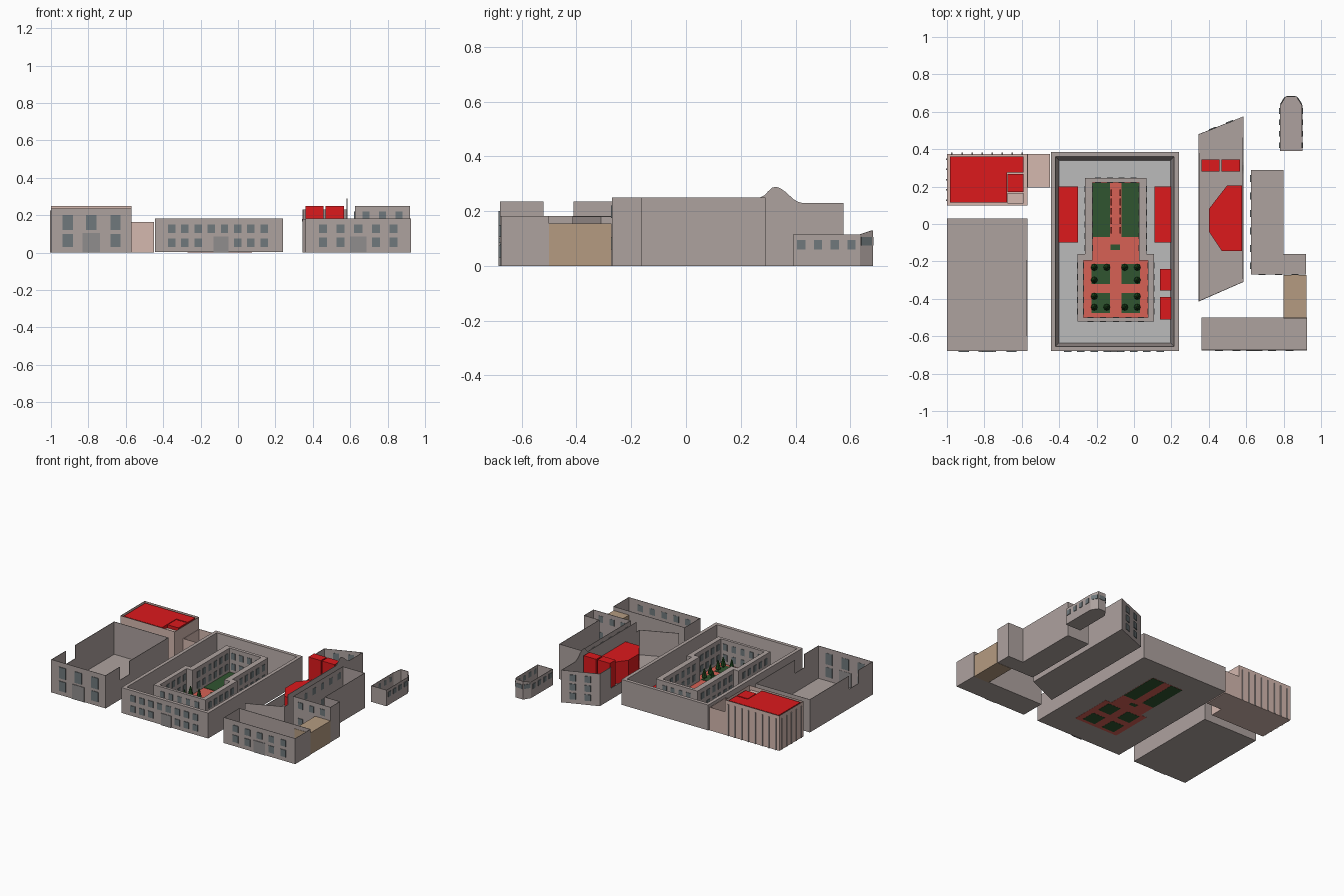
import bpy, bmesh, math
from mathutils import Vector

if "Cube" in bpy.data.objects:
    bpy.data.objects.remove(bpy.data.objects["Cube"])

def mat(name, r, g, b):
    m = bpy.data.materials.new(name)
    m.diffuse_color = (r, g, b, 1)
    m.use_nodes = True
    m.node_tree.nodes["Principled BSDF"].inputs["Base Color"].default_value = m.diffuse_color
    return m

STONE = mat("stone", .42, .36, .345)
PINK = mat("pink_stone", .66, .48, .43)
TAN = mat("tan", .46, .33, .22)
RED = mat("red_room", .72, .01, .012)
PAVE = mat("paving", .68, .12, .09)
BENCH = mat("bench", .35, .04, .03)
GREEN = mat("lawn", .03, .09, .03)
TREE = mat("tree", .015, .08, .015)
GLASS = mat("glass", .16, .19, .2)
DOOR = mat("door", .28, .27, .27)
FLOOR = mat("floor", .5, .5, .5)

def finish(name, bm, m, recalc=True):
    bmesh.ops.remove_doubles(bm, verts=bm.verts, dist=1e-5)
    if recalc:
        bmesh.ops.recalc_face_normals(bm, faces=bm.faces)
    me = bpy.data.meshes.new(name)
    bm.to_mesh(me)
    bm.free()
    me.materials.append(m)
    ob = bpy.data.objects.new(name, me)
    bpy.context.collection.objects.link(ob)
    return ob

def add_prism(bm, pts, z0, z1):
    lo = [bm.verts.new((x, y, z0)) for x, y in pts]
    hi = [bm.verts.new((x, y, z1)) for x, y in pts]
    bm.faces.new(lo[::-1])
    bm.faces.new(hi)
    for i in range(len(pts)):
        j = (i + 1) % len(pts)
        bm.faces.new((lo[i], lo[j], hi[j], hi[i]))

def rect(x0, x1, y0, y1):
    return [(x0, y0), (x1, y0), (x1, y1), (x0, y1)]

def prisms(name, polys, z0, z1, m):
    bm = bmesh.new()
    for p in polys:
        add_prism(bm, p, z0, z1)
    return finish(name, bm, m)

def shell(name, pts, h, m=STONE, tops={}):
    """Roofless thin walls on a floor; tops gives a wall its own top line (t, z)."""
    bm = bmesh.new()
    bm.faces.new([bm.verts.new((x, y, 0)) for x, y in pts][::-1])
    for i, a in enumerate(pts):
        a, b = Vector(a), Vector(pts[(i + 1) % len(pts)])
        line = [(0, 0), (1, 0)] + list(tops.get(i, [(0, h), (1, h)]))[::-1]
        bm.faces.new([bm.verts.new((*a.lerp(b, t), z)) for t, z in line])
    ob = finish(name, bm, m, False)
    mod = ob.modifiers.new("thickness", 'SOLIDIFY')
    mod.thickness, mod.offset = .004, -1
    return ob

def ring(name, outer, inner, inner_low, z0, z1, m):
    """Thick closed wall between two outlines; the inner foot may splay."""
    bm = bmesh.new()
    loops = [[bm.verts.new((x, y, z)) for x, y in p] for p, z in
             ((outer, z0), (outer, z1), (inner, z1), (inner_low, z0))]
    n = len(outer)
    for k in range(4):
        A, B = loops[k], loops[(k + 1) % 4]
        for i in range(n):
            j = (i + 1) % n
            bm.faces.new((A[i], A[j], B[j], B[i]))
    return finish(name, bm, m)

def panes(name, a, b, spots, rows, w, m=GLASS, depth=.012):
    """Flat panels in the wall from a to b, at distances spots from a."""
    a, d = Vector(a), (Vector(b) - Vector(a)).normalized()
    n = Vector((d.y, -d.x)) * depth / 2
    bm = bmesh.new()
    for s in spots:
        p, q = a + d * (s - w / 2), a + d * (s + w / 2)
        for z0, z1 in rows:
            add_prism(bm, [p + n, q + n, q - n, p - n], z0, z1)
    return finish(name, bm, m)

def spread(n, length):
    return [(i + .5) * length / n for i in range(n)]

# Library with notched side walls
shell("library", rect(-1, -.57, -.68, .03), .235, tops={
    1: [(0, .235), (.225, .235), (.225, .14), (.38, .14), (.38, .235), (1, .235)],
    3: [(0, .235), (.62, .235), (.62, .14), (.775, .14), (.775, .235), (1, .235)]})
panes("library_windows_upper", (-1, -.68), (-.57, -.68), [.09, .215, .345], [(.12, .2)], .055, depth=.008)
panes("library_windows_lower", (-1, -.68), (-.57, -.68), [.09, .345], [(.03, .1)], .055, depth=.008)
panes("library_door", (-1, -.68), (-.57, -.68), [.215], [(0, .105)], .095, DOOR, .008)

# Large lecture hall with ribs, red seating deck and link building
shell("lecture_hall", rect(-1, -.57, .1, .375), .25, PINK)
prisms("lecture_hall_deck", [rect(-.985, -.68, .115, .36), rect(-.68, -.59, .275, .36),
                             rect(-.675, -.59, .17, .267)], .2, .245, RED)
prisms("lecture_hall_infill", [rect(-.675, -.59, .11, .165)], .2, .225, PINK)
panes("hall_ribs_north", (-1, .375), (-.57, .375), spread(8, .43), [(0, .225)], .008, STONE)
panes("hall_ribs_west", (-1, .1), (-1, .375), spread(5, .275), [(0, .225)], .008, STONE, .008)
shell("link_building", rect(-.57, -.45, .195, .375), .165, PINK)

# Main quadrangle: outer wall, floor, inner court wall
prisms("main_base", [rect(-.445, .24, -.68, .385)], .002, .004, STONE)
prisms("main_floor", [rect(-.44, .235, -.675, .38)], .004, .006, FLOOR)
ring("main_outer_wall", rect(-.445, .24, -.68, .385), rect(-.42, .215, -.655, .36),
     rect(-.4, .195, -.635, .34), .002, .183, STONE)
CX = -.0975
def stepped(wide, narrow, y0, y1, y2):
    half = [(wide, y0), (wide, y1), (narrow, y1), (narrow, y2)]
    return [(CX + x, y) for x, y in half] + [(CX - x, y) for x, y in half[::-1]]
court = stepped(.172, .125, -.5, -.195, .222)
ring("court_wall", stepped(.205, .165, -.52, -.16, .245), court, court, .002, .18, STONE)
rows = [(.03, .075), (.105, .15)]
front = [.12 + .0707 * i - .03 for i in range(8)]
panes("main_windows_upper", (-.445, -.68), (.24, -.68), front, rows[1:], .04, depth=.008)
panes("main_windows_lower", (-.445, -.68), (.24, -.68), front[:3] + front[5:], rows[:1], .04, depth=.008)
panes("main_door", (-.445, -.68), (.24, -.68), [.355], [(0, .085)], .08, DOOR, .008)
panes("court_windows_front", (CX - .17, -.51), (CX + .17, -.51), spread(5, .34), rows, .032, depth=.026)
panes("court_windows_back", (CX - .125, .2335), (CX + .125, .2335), spread(4, .25), rows, .032, depth=.029)
for s, side in ((-1, "left"), (1, "right")):
    panes("court_windows_low_" + side, (CX + s * .1885, -.5), (CX + s * .1885, -.19),
          spread(5, .31), rows, .032, depth=.039)
    panes("court_windows_high_" + side, (CX + s * .145, -.16), (CX + s * .145, .222),
          spread(6, .38), rows, .032, depth=.046)

# Courtyard paving, lawns, benches and trees
prisms("court_paving", [court], .001, .008, PAVE)
lawns = [rect(-.1 - .025, -.1 + .025, -.14, -.11)]
benches, bm = [], bmesh.new()
for s in (-1, 1):
    xa, xb = sorted((CX + s * .03, CX + s * .13))
    lawns += [rect(max(xa, CX - .124), min(xb, CX + .124), -.07, .22),
              rect(xa, xb, -.32, -.215), rect(xa, xb, -.475, -.37)]
    bx = CX + s * .024
    benches += [rect(bx - .004, bx + .004, y, y + .035) for y in (-.05, .0, .05, .1, .15)]
    for dx, y in ((.048, -.232), (.115, -.232), (.115, -.3), (.048, -.445), (.115, -.445), (.115, -.387)):
        c = bmesh.ops.create_cone(bm, cap_ends=True, segments=8, radius1=.018, radius2=.003, depth=.06)
        bmesh.ops.translate(bm, verts=c['verts'], vec=(CX + s * dx, y, .055))
        c = bmesh.ops.create_cone(bm, cap_ends=True, segments=6, radius1=.004, radius2=.004, depth=.03)
        bmesh.ops.translate(bm, verts=c['verts'], vec=(CX + s * dx, y, .02))
prisms("lawns", lawns, 0, .011, GREEN)
prisms("benches", benches, .008, .018, BENCH)
finish("trees", bm, TREE)

# Red rooms in the quadrangle
prisms("ground_rooms", [rect(-.41, -.3, -.1, .2), rect(.11, .21, -.1, .2),
                        rect(.14, .21, -.355, -.24), rect(.14, .21, -.51, -.39)], .006, .03, RED)

# Slanted teaching block with a wave on its east wall
def wave(y):
    base = .25 if y < .325 else .23
    return base + (.289 - base) * (.5 + .5 * math.cos(math.pi * min(1, abs(y - .325) / (.055 if y < .325 else .1))))
ys = [.27 + .0155 * i for i in range(11)]
east = [(0, .18), (.045, .18), (.045, .25)] + [((y + .31) / .885, wave(y)) for y in ys] + [(1, .23)]
shell("teaching_block", [(.345, -.415), (.585, -.31), (.585, .575), (.345, .48)], .23, tops={
    0: [(0, .18), (1, .18)], 1: east,
    3: [(0, .23), (.14, .23), (.14, .08), (1, .08)]})
panes("teaching_windows", (.345, .48), (.585, .575), [.08, .18],
      [(.03, .075), (.095, .14), (.16, .205)], .04, depth=.008)
prisms("classrooms", [rect(.36, .458, .28, .345), rect(.468, .567, .28, .345)], .004, .25, RED)
prisms("fan_hall", [[(.4, .08), (.4, -.04), (.47, -.145), (.578, -.145), (.578, .205), (.497, .205)]],
       .004, .16, RED)

# East wing, tan annex and cafeteria
shell("east_wing", [(.625, -.27), (.92, -.27), (.92, -.16), (.8, -.16), (.8, .29), (.625, .29)], .25)
panes("east_wing_windows_front", (.625, -.27), (.92, -.27), [.06, .147, .235],
      [(.06, .105), (.175, .22)], .037, depth=.008)
panes("east_wing_windows_west", (.625, -.27), (.625, .29), spread(6, .56),
      [(.06, .105), (.175, .22)], .037, depth=.008)
prisms("annex", [rect(.8, .922, -.505, -.272)], 0, .155, TAN)
shell("cafeteria", rect(.36, .925, -.675, -.5), .183)
caf = [.095 + .094 * i for i in range(5)]
panes("cafeteria_windows_upper", (.36, -.675), (.925, -.675), caf, [(.105, .15)], .043, depth=.008)
panes("cafeteria_windows_lower", (.36, -.675), (.925, -.675), caf[:2] + caf[3:], [(.03, .08)], .043, depth=.008)
panes("cafeteria_door", (.36, -.675), (.925, -.675), [caf[2]], [(0, .085)], .09, DOOR, .008)

# Small pavilion with a canted, rising end
H = [(.78, .39), (.9, .39), (.9, .635), (.87, .682), (.81, .682), (.78, .635)]
shell("pavilion", H, .115, tops={3: [(0, .13), (1, .13)],
      2: [(0, .115), (1, .13)], 4: [(0, .13), (1, .115)]})
for i in (2, 3, 4):
    L = (Vector(H[i + 1]) - Vector(H[i])).length
    panes("pavilion_bay_window_%d" % i, H[i], H[i + 1], [L / 2], [(.075, .105)], L * .8, depth=.006)
for x, side in ((.78, "west"), (.9, "east")):
    panes("pavilion_windows_" + side, (x, .39), (x, .635), spread(4, .245), [(.06, .095)], .03, depth=.008)
